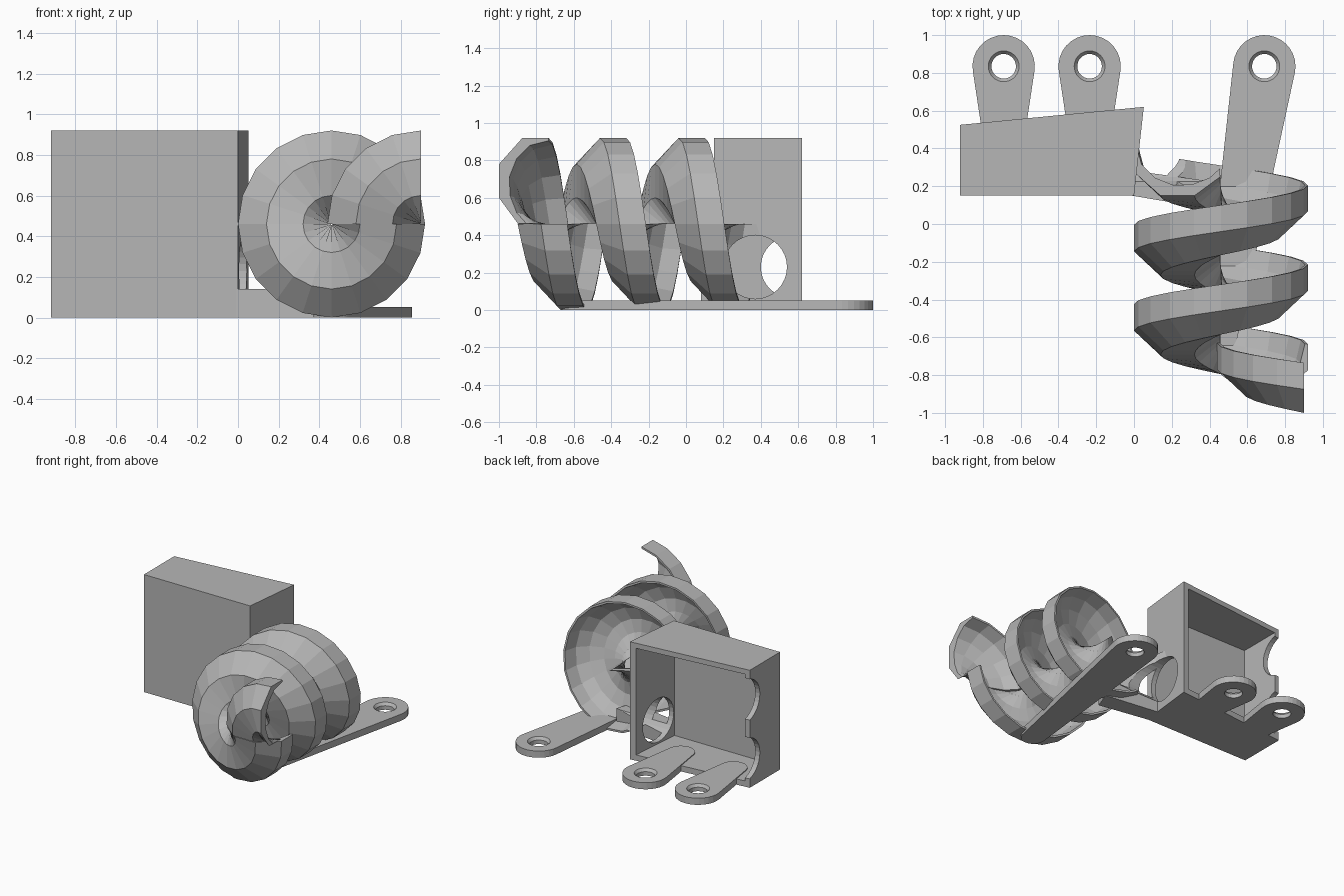
import bpy
import bmesh
from math import cos, sin, pi, radians, atan2, acos, hypot
from mathutils import Matrix, Vector

if "Cube" in bpy.data.objects:
    bpy.data.objects.remove(bpy.data.objects["Cube"])

grey = bpy.data.materials.new("plain_grey")
grey.use_nodes = True
tone = (0.47, 0.47, 0.47, 1)
grey.diffuse_color = tone
grey.node_tree.nodes["Principled BSDF"].inputs["Base Color"].default_value = tone


def finish(bm, name):
    bmesh.ops.recalc_face_normals(bm, faces=bm.faces)
    mesh = bpy.data.meshes.new(name)
    bm.to_mesh(mesh)
    bm.free()
    mesh.materials.append(grey)
    ob = bpy.data.objects.new(name, mesh)
    bpy.context.collection.objects.link(ob)
    return ob


def prism(name, plan, low, high):
    """Extrude a plan outline between two heights."""
    bm = bmesh.new()
    face = bm.faces.new([bm.verts.new((x, y, low)) for x, y in plan])
    made = bmesh.ops.extrude_face_region(bm, geom=[face])["geom"]
    bmesh.ops.translate(bm, vec=(0, 0, high - low),
                        verts=[v for v in made if isinstance(v, bmesh.types.BMVert)])
    return finish(bm, name)


def cylinder(name, centre, r1, r2, depth, axis="Z"):
    bm = bmesh.new()
    turn = Matrix.Rotation(pi / 2, 4, "Y") if axis == "X" else Matrix()
    bmesh.ops.create_cone(bm, cap_ends=True, segments=32, radius1=r1, radius2=r2,
                          depth=depth, matrix=Matrix.Translation(centre) @ turn)
    return finish(bm, name)


def cut(ob, cutter):
    """Subtract a cutter and remove it."""
    cutter.hide_render = True
    mod = ob.modifiers.new("cut", "BOOLEAN")
    mod.operation, mod.solver, mod.object = "DIFFERENCE", "EXACT", cutter
    bpy.context.view_layer.update()
    graph = bpy.context.evaluated_depsgraph_get()
    mesh = bpy.data.meshes.new_from_object(ob.evaluated_get(graph))
    ob.modifiers.clear()
    ob.data = mesh
    bpy.data.objects.remove(cutter)


def mount(name, a, ra, b, rb):
    """Rounded tapering lug from hole centre a to far end b."""
    a, b = Vector(a), Vector(b)
    d = b - a
    heading, lean = atan2(d.y, d.x), acos((ra - rb) / d.length)
    plan = []
    n = 16
    for i in range(n + 1):
        t = heading + lean + (2 * pi - 2 * lean) * i / n
        plan.append((a.x + ra * cos(t), a.y + ra * sin(t)))
    for i in range(n + 1):
        t = heading - lean + 2 * lean * i / n
        plan.append((b.x + rb * cos(t), b.y + rb * sin(t)))
    ob = prism(name, plan, 0, 0.052)
    cut(ob, cylinder("hole_cutter", (a.x, a.y, 0.02), 0.065, 0.065, 0.2))
    cut(ob, cylinder("sink_cutter", (a.x, a.y, 0.045), 0.06, 0.092, 0.04))
    return ob


# Trough section: distance from the axis, offset along the axis
SECTION = [(0.46, 0), (0.46, -0.14), (0.32, -0.265), (0.14, -0.265), (0.004, -0.165),
           (0.004, -0.12), (0.06, -0.17), (0.15, -0.205), (0.25, -0.21),
           (0.35, -0.17), (0.42, -0.1), (0.445, 0)]


def screw(name, cx, start, end, y_start, y_end, steps):
    """Sweep the trough section round an axis along y."""
    bm = bmesh.new()
    rings = []
    for i in range(steps + 1):
        f = i / steps
        t = radians(start + (end - start) * f)
        y = y_start + (y_end - y_start) * f
        rings.append([bm.verts.new((cx + r * cos(t), y + o, 0.46 + r * sin(t)))
                      for r, o in SECTION])
    n = len(SECTION)
    for p, q in zip(rings, rings[1:]):
        for k in range(n):
            m = (k + 1) % n
            bm.faces.new((p[k], p[m], q[m], q[k]))
    bm.faces.new(rings[0])
    bm.faces.new(rings[-1])
    return finish(bm, name)


def passage():
    return cylinder("passage_cutter", (0.2, 0.37, 0.23), 0.17, 0.17, 0.56, "X")


# Collecting box, open at the back
box = prism("open_box", [(-0.92, 0.15), (0, 0.15), (0.052, 0.62), (-0.92, 0.525)], 0, 0.92)
cut(box, prism("cavity_cutter", [(-0.88, 0.19), (-0.035, 0.19), (0.015, 0.75), (-0.88, 0.75)],
               0.045, 0.88))
cut(box, passage())
for z in (0.23, 0.69):
    cut(box, cylinder("notch_cutter", (-0.92, 0.565, z), 0.165, 0.165, 0.2, "X"))

# Spiral trough with a side entrance, and its reversed outlet
spiral = screw("spiral_trough", 0.46, -180, 720, 0.415, -0.635, 50)
cut(spiral, passage())
screw("outlet_trough", 0.9, 180, 90, -0.63, -0.735, 5)

# Link between box and spiral
link = prism("lower_link", [(-0.01, 0.15), (0.4, 0.08), (0.45, 0.22), (0.01, 0.28)], 0, 0.14)
cut(link, passage())

# Screw mounts
for side, x in (("right", -0.69), ("middle", -0.235)):
    mount(side + "_mount", (x, 0.835), 0.165, (x, 0.4), 0.1)
mount("long_mount_arm", (0.69, 0.835), 0.165, (0.46, -0.58), 0.09)
